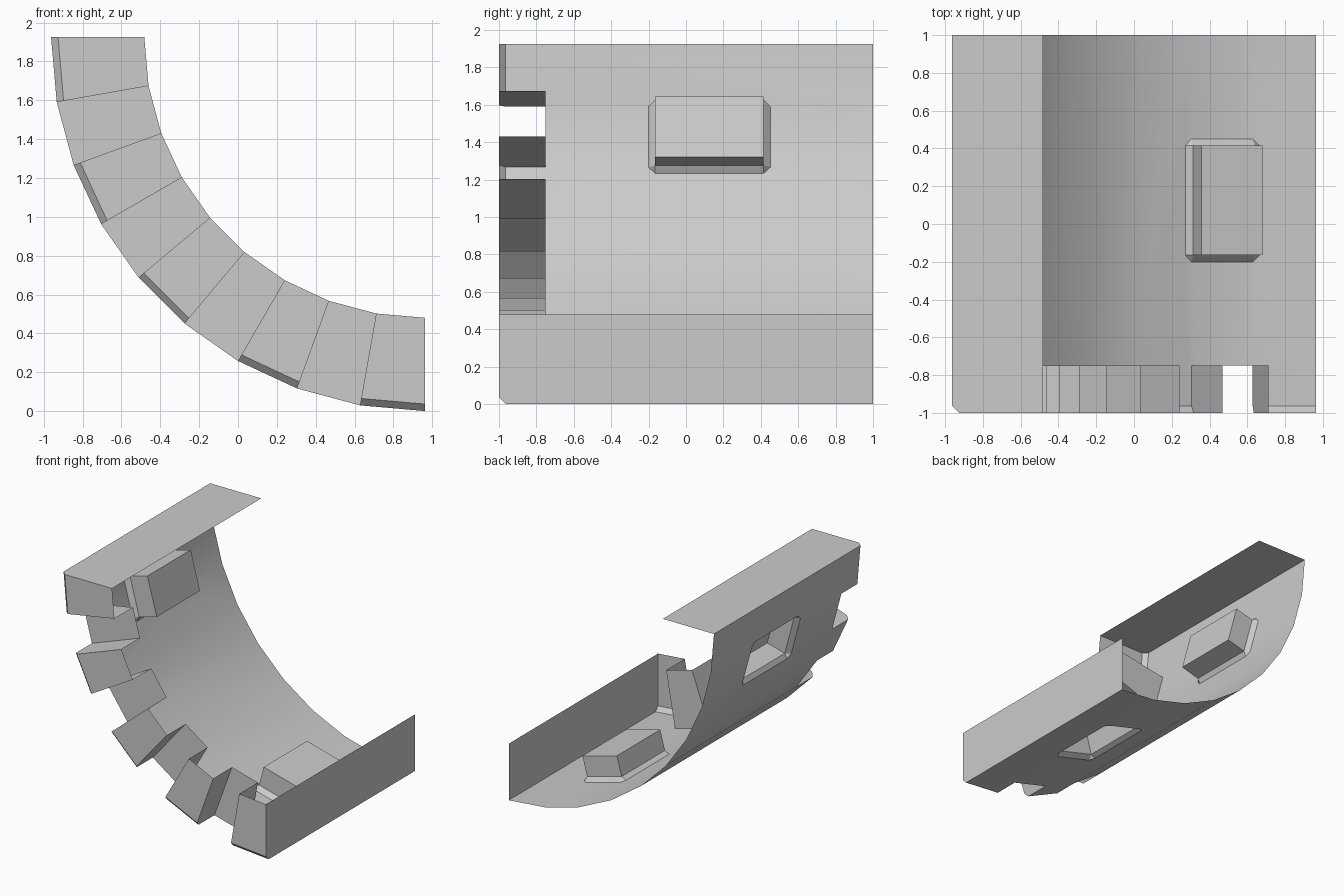
import bpy, bmesh
from math import cos, sin, radians
from mathutils import Vector

if "Cube" in bpy.data.objects:
    bpy.data.objects.remove(bpy.data.objects["Cube"])

R, RI = 1.925, 1.445          # outer and inner radius of the quarter arch
C = 0.036                     # chamfer width
DEPTH = 0.17                  # pocket depth beyond its chamfer
YT = -0.75                    # front of the set-back segments
YA, YB = -0.165, 0.415        # pocket extent along y
N, POCKETS = 9, (1, 7)
CENTRE = Vector((R / 2, 0, R))
F = C / (2 * R * sin(radians(5)))   # chamfer width as a fraction of a segment

bm = bmesh.new()


def polar(r, i, y):
    a = radians(i * 10)
    return CENTRE + Vector((-r * cos(a), y, -r * sin(a)))


def chord(i, u, y):
    # point on the flat outer side of segment i (u may run past the ends)
    if u < 0:
        return chord(i - 1, 1 + u, y)
    if u > 1:
        return chord(i + 1, u - 1, y)
    return polar(R, i, y).lerp(polar(R, i + 1, y), u)


def face(pts, direction):
    # polygon facing the given direction, repeated points dropped
    clean = [p for k, p in enumerate(pts) if (p - pts[k - 1]).length > 1e-5]
    f = bm.faces.new([bm.verts.new(p) for p in clean])
    f.normal_update()
    if f.normal.dot(direction) < 0:
        f.normal_flip()


def end_wall(i, y_back, direction):
    face([polar(R, i, y_back), polar(R, i, C - 1), polar(R - C, i, -1),
          polar(RI, i, -1), polar(RI, i, y_back)], direction)


def pocket(i, normal):
    ring = [(0, YA), (1, YA), (1, YB), (0, YB)]
    top = [chord(i, u, y) + normal * C for u, y in ring]
    low = [p + normal * DEPTH for p in top]
    lip = [((0, YA - C), (1, YA - C)), ((1 + F, YA), (1 + F, YB)),
           ((1, YB + C), (0, YB + C)), ((-F, YB), (-F, YA))]
    lip = [[chord(i, *q) for q in side] for side in lip]
    mid = chord(i, 0.5, (YA + YB) / 2)

    def inward(pts):
        face(pts, mid - sum(pts, Vector()) / len(pts))
    for k in range(4):
        n = (k + 1) % 4
        inward([lip[k][0], lip[k][1], top[n], top[k]])    # chamfer
        inward([lip[k][1], lip[n][0], top[n]])            # chamfer corner
        inward([top[k], top[n], low[n], low[k]])          # wall
    inward(low)                                           # floor


for i in range(N):
    normal = (CENTRE - polar(R, i + 0.5, 0)).normalized()
    tooth = i % 2 == 0
    yf = C - 1 if tooth else YT
    # curved outer skin, notched around the pockets
    if i in POCKETS:
        for y0, y1 in ((yf, YA - C), (YB + C, 1)):
            face([chord(i, 0, y0), chord(i, 0, y1),
                  chord(i, 1, y1), chord(i, 1, y0)], -normal)
        pocket(i, normal)
    else:
        left = [(0, YA - C), (F, YA), (F, YB), (0, YB + C)] if i - 1 in POCKETS else []
        right = [(1, YB + C), (1 - F, YB), (1 - F, YA), (1, YA - C)] if i + 1 in POCKETS else []
        loop = ([(0, yf), (0, YT)] + left + [(0, 1), (1, 1)] + right
                + [(1, YT), (1, yf)])
        face([chord(i, u, y) for u, y in loop], -normal)
    # front face and tooth chamfer
    y, r = (-1, R - C) if tooth else (YT, R)
    face([polar(r, i, y), polar(r, i + 1, y), polar(RI, i + 1, y), polar(RI, i, y)],
         Vector((0, -1, 0)))
    if tooth:
        face([polar(R, i, yf), polar(R, i + 1, yf), polar(r, i + 1, -1), polar(r, i, -1)],
             -normal + Vector((0, -1, 0)))
        # tooth sides; the first and last run the full length as end caps
        tangent = polar(R, i + 1, 0) - polar(R, i, 0)
        end_wall(i, 1 if i == 0 else YT, -tangent)
        end_wall(i + 1, 1 if i == N - 1 else YT, tangent)

bmesh.ops.remove_doubles(bm, verts=bm.verts, dist=1e-4)
mesh = bpy.data.meshes.new("quarter_arch")
bm.to_mesh(mesh)
bm.free()
obj = bpy.data.objects.new("quarter_arch", mesh)
bpy.context.collection.objects.link(obj)
bpy.context.view_layer.objects.active = obj
obj.select_set(True)
bpy.ops.object.shade_smooth_by_angle(angle=radians(30))
